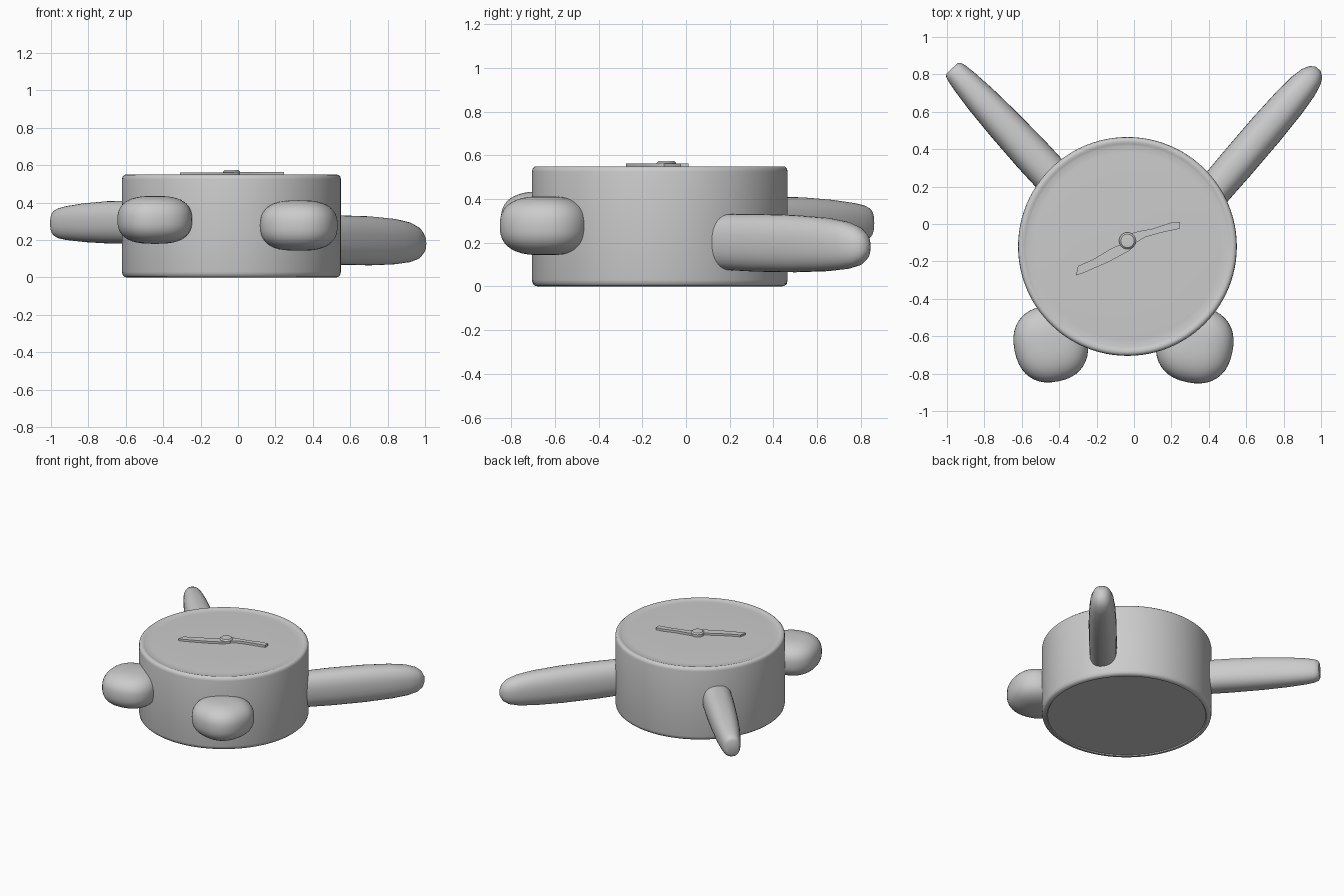
import bpy, bmesh, math
from mathutils import Vector

if "Cube" in bpy.data.objects:
    bpy.data.objects.remove(bpy.data.objects["Cube"])


def finish(bm, name, angle=40):
    bmesh.ops.recalc_face_normals(bm, faces=bm.faces)
    me = bpy.data.meshes.new(name)
    bm.to_mesh(me)
    bm.free()
    ob = bpy.data.objects.new(name, me)
    bpy.context.collection.objects.link(ob)
    bpy.ops.object.select_all(action='DESELECT')
    ob.select_set(True)
    bpy.context.view_layer.objects.active = ob
    bpy.ops.object.shade_smooth_by_angle(angle=math.radians(angle))
    return ob


def skin(rings, name, angle=40):
    """Bridge equal-sized closed rings of points and cap both ends."""
    bm = bmesh.new()
    loops = [[bm.verts.new(p) for p in ring] for ring in rings]
    n = len(loops[0])
    for a, b in zip(loops, loops[1:]):
        for i in range(n):
            j = (i + 1) % n
            bm.faces.new((a[i], a[j], b[j], b[i]))
    bm.faces.new(loops[0])
    bm.faces.new(loops[-1])
    return finish(bm, name, angle)


def spow(v, e):
    return math.copysign(abs(v) ** e, v)


def lathe(name, centre, profile, n=96):
    x, y = centre
    return skin([[(x + r * math.cos(2 * math.pi * i / n), y + r * math.sin(2 * math.pi * i / n), z)
                  for i in range(n)] for r, z in profile], name)


def arm(name, start, end, stations, n=32):
    """Stations: distance fraction, half width, half height, centre height."""
    a, b = Vector(start), Vector(end)
    side = Vector((b.y - a.y, a.x - b.x)).normalized()
    rings = []
    for t, w, h, z in stations:
        c = a.lerp(b, t)
        ring = []
        for i in range(n):
            u = 2 * math.pi * i / n
            p = c + side * w * spow(math.cos(u), 0.85)
            ring.append((p.x, p.y, z + h * spow(math.sin(u), 0.85)))
        rings.append(ring)
    return skin(rings, name, 50)


def foot(name, centre, size, turn):
    """Plump rounded-box ellipsoid."""
    bm = bmesh.new()
    bmesh.ops.create_uvsphere(bm, u_segments=40, v_segments=24, radius=1)
    ca, sa = math.cos(turn), math.sin(turn)
    for v in bm.verts:
        r = math.hypot(v.co.x, v.co.y)
        u = math.atan2(v.co.y, v.co.x)
        rr = spow(r, 0.72)
        x = size[0] * rr * spow(math.cos(u), 0.86)
        y = size[1] * rr * spow(math.sin(u), 0.86)
        v.co = (centre[0] + x * ca - y * sa, centre[1] + x * sa + y * ca,
                centre[2] + size[2] * spow(v.co.z, 0.8))
    return finish(bm, name, 60)


def hand(name, outline, z0, z1):
    return skin([[(x, y, z) for x, y in outline] for z in (z0, z1)], name, 30)


# Drum body with a soft rim and slightly sunken face
CENTRE = (-0.035, -0.12)
lathe("clock_body", CENTRE, [
    (0.545, 0.007), (0.55, 0.0), (0.57, 0.002), (0.581, 0.012), (0.585, 0.03),
    (0.585, 0.525), (0.582, 0.54), (0.572, 0.549), (0.56, 0.55),
    (0.548, 0.546), (0.54, 0.543), (0.5, 0.545), (0.3, 0.547)])

# Arms reaching out to the back corners
arm("left_arm", (-0.37, 0.18), (-0.965, 0.825), [
    (0, 0.102, 0.115, 0.295), (0.3, 0.102, 0.116, 0.295), (0.55, 0.095, 0.113, 0.295),
    (0.75, 0.085, 0.104, 0.293), (0.9, 0.072, 0.092, 0.291), (0.97, 0.062, 0.082, 0.29),
    (1.0, 0.054, 0.072, 0.29), (1.012, 0.04, 0.055, 0.29)])
arm("right_arm", (0.36, 0.10), (0.985, 0.83), [
    (0, 0.092, 0.125, 0.205), (0.3, 0.096, 0.132, 0.2), (0.55, 0.096, 0.131, 0.196),
    (0.75, 0.09, 0.122, 0.192), (0.87, 0.08, 0.108, 0.188), (0.94, 0.065, 0.088, 0.184),
    (0.98, 0.045, 0.06, 0.182), (1.0, 0.016, 0.022, 0.18)])

# Stubby feet at the front
foot("left_foot", (-0.445, -0.64, 0.308), (0.197, 0.205, 0.128), 0.2)
foot("right_foot", (0.325, -0.645, 0.278), (0.205, 0.205, 0.135), -0.2)

# Two clock hands and their hub
hand("long_hand", [(-0.31, -0.275), (-0.27, -0.262), (-0.13, -0.2), (-0.02, -0.14),
                   (0.0, -0.115), (-0.05, -0.1), (-0.12, -0.13), (-0.22, -0.19), (-0.30, -0.225)],
     0.54, 0.562)
hand("short_hand", [(-0.05, -0.11), (0.01, -0.1), (0.06, -0.07), (0.15, -0.045), (0.245, -0.025),
                    (0.245, 0.012), (0.2, 0.008), (0.1, -0.025), (0.02, -0.04), (-0.05, -0.06)],
     0.54, 0.564)
lathe("hand_hub", (-0.035, -0.09), [(0.045, 0.54), (0.045, 0.565), (0.036, 0.574), (0.02, 0.575)], 24)
